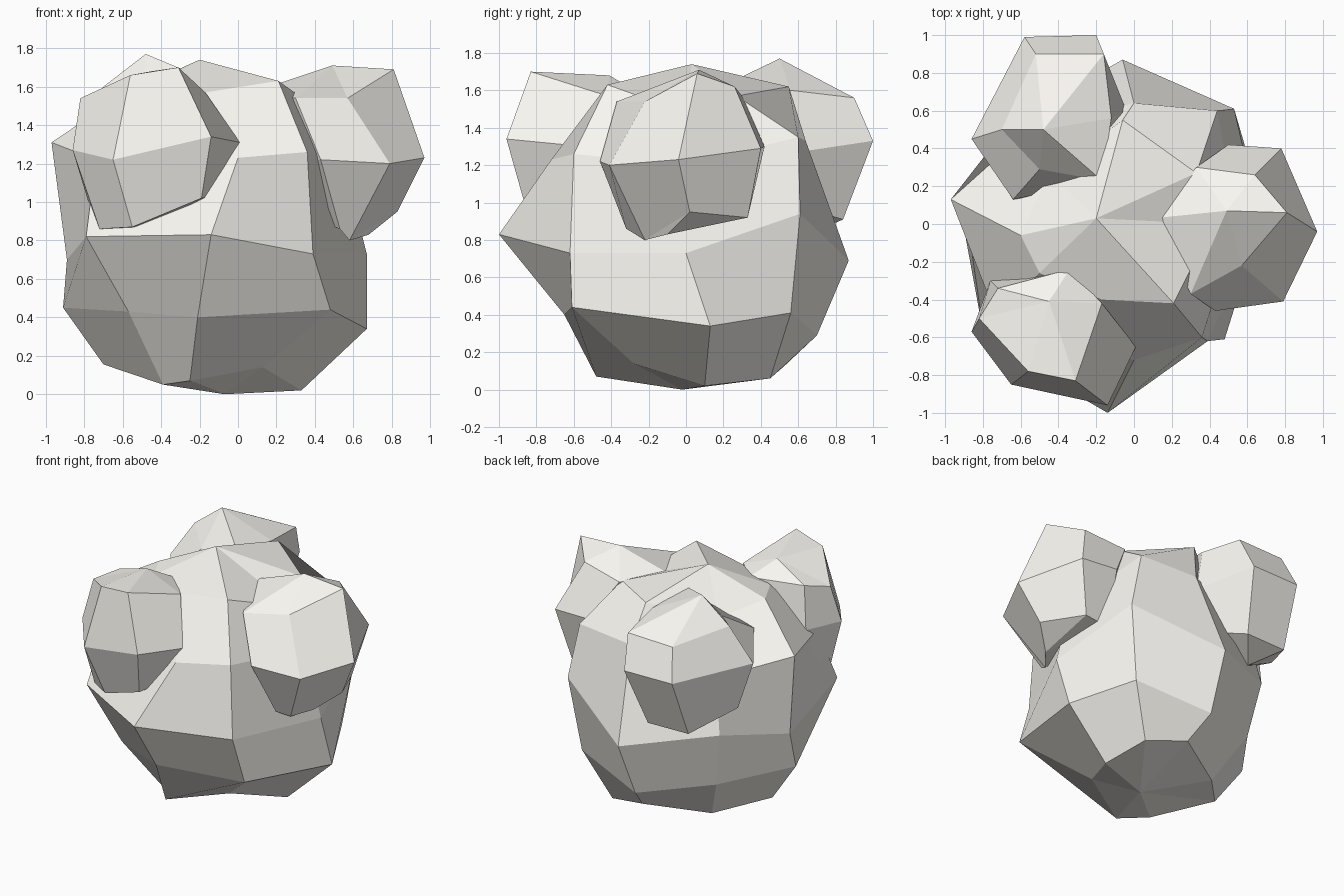
import bpy, bmesh

stone = bpy.data.materials.new("pale_stone")
stone.diffuse_color = (.95, .93, .88, 1)


def boulder(name, top, rings, bottom):
    """Skin stacked uneven cross-sections and close them with a point at each end."""
    bm = bmesh.new()
    loops = [[bm.verts.new(p) for p in ring] for ring in rings]
    n = len(loops[0])
    apex, base = bm.verts.new(top), bm.verts.new(bottom)
    for i in range(n):
        j = (i + 1) % n
        bm.faces.new((apex, loops[0][i], loops[0][j]))
        bm.faces.new((base, loops[-1][j], loops[-1][i]))
        for a, b in zip(loops, loops[1:]):
            bm.faces.new((b[i], b[j], a[j], a[i]))
    bmesh.ops.recalc_face_normals(bm, faces=bm.faces)
    mesh = bpy.data.meshes.new(name)
    bm.to_mesh(mesh)
    bm.free()
    mesh.materials.append(stone)
    obj = bpy.data.objects.new(name, mesh)
    bpy.context.collection.objects.link(obj)
    return obj


# Main mass: eight-sided rings, counter-clockwise from the front
boulder("main_mass", (-.2, .03, 1.74), [
    [(-.17, -.40, 1.57), (.21, -.42, 1.63), (.42, 0, 1.48), (.33, .27, 1.57),
     (-.06, .55, 1.62), (-.45, .27, 1.50), (-.60, -.06, 1.56), (-.50, -.26, 1.56)],
    [(0, -.72, 1.23), (.36, -.60, 1.26), (.55, 0, 1.20), (.44, .60, 1.35),
     (0, .64, 1.33), (-.58, .48, 1.18), (-.97, .13, 1.31), (-.74, -.46, 1.22)],
    [(-.14, -1, .83), (.39, -.62, .73), (.67, 0, .73), (.53, .61, .94),
     (-.06, .87, .69), (-.65, .54, .80), (-.89, .07, .70), (-.79, -.62, .82)],
    [(-.21, -.65, .40), (.48, -.61, .44), (.67, .13, .34), (.45, .56, .41),
     (-.08, .70, .29), (-.58, .48, .40), (-.91, .03, .45), (-.57, -.53, .43)],
    [(-.25, -.48, .07), (.13, -.28, .14), (.33, .10, .02), (.28, .45, .06),
     (-.02, .53, .13), (-.42, .30, .08), (-.70, 0, .155), (-.39, -.30, .05)],
], (-.07, -.02, 0))

# Front-left lobe
boulder("front_left_lobe", (-.45, -.41, 1.68), [
    [(-.56, -.78, 1.66), (-.31, -.83, 1.70), (-.17, -.42, 1.57),
     (-.34, -.24, 1.58), (-.72, -.34, 1.58), (-.82, -.50, 1.54)],
    [(-.65, -.85, 1.22), (-.14, -.96, 1.34), (.01, -.65, 1.31),
     (-.30, -.20, 1.28), (-.76, -.30, 1.28), (-.86, -.57, 1.27)],
    [(-.55, -.75, .87), (-.19, -.87, 1.02), (-.12, -.58, 1.03),
     (-.35, -.30, .95), (-.76, -.40, .94), (-.72, -.63, .86)],
], (-.45, -.50, .86))

# Right lobe
boulder("right_lobe", (.49, .07, 1.71), [
    [(.30, -.37, 1.54), (.57, -.22, 1.54), (.81, .06, 1.69),
     (.64, .26, 1.62), (.33, .30, 1.57), (.10, .03, 1.58)],
    [(.43, -.46, 1.22), (.79, -.41, 1.20), (.97, -.04, 1.23),
     (.78, .40, 1.29), (.50, .42, 1.30), (.15, 0, 1.25)],
    [(.53, -.32, .86), (.58, -.22, .80), (.83, .02, .95),
     (.69, .33, .92), (.48, .30, .92), (.30, 0, .95)],
], (.68, -.10, .83))

# Back-left lobe
boulder("back_left_lobe", (-.48, .50, 1.77), [
    [(-.52, .90, 1.55), (-.70, .50, 1.60), (-.50, .29, 1.54),
     (-.17, .23, 1.64), (-.12, .56, 1.60), (-.16, .90, 1.56)],
    [(-.58, .99, 1.33), (-.86, .45, 1.35), (-.64, .13, 1.43),
     (-.20, .20, 1.25), (-.04, .60, 1.27), (-.20, 1, 1.33)],
    [(-.60, .83, .91), (-.77, .50, 1.02), (-.58, .30, .98),
     (-.28, .30, .98), (-.15, .60, .98), (-.28, .84, .91)],
], (-.45, .64, .82))
